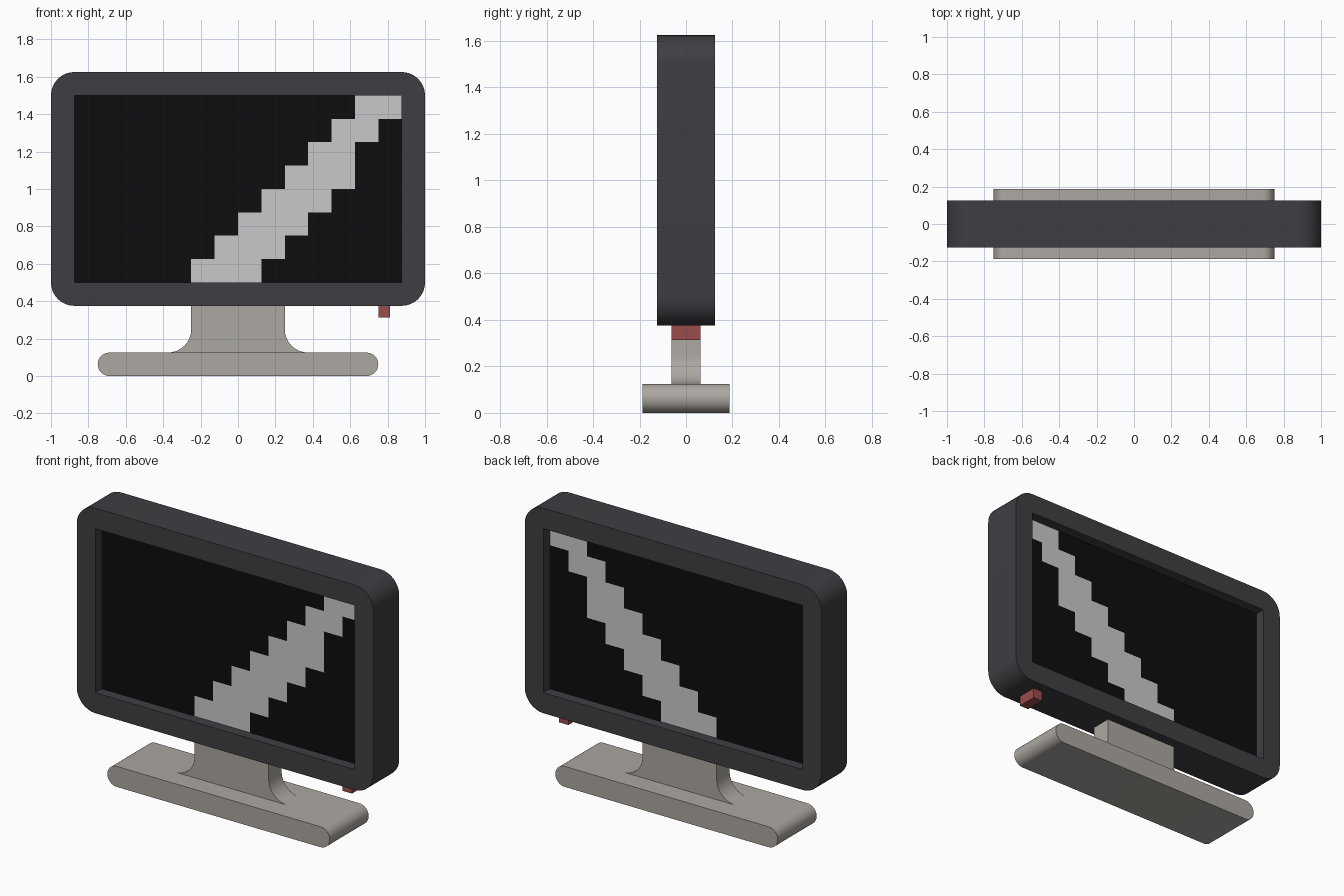
import bpy, bmesh
from math import pi, cos, sin, radians
from mathutils import Matrix, Vector

cube = bpy.data.objects.get("Cube")
if cube:
    bpy.data.objects.remove(cube, do_unlink=True)

U = 0.125  # design module


def material(name, rgb):
    m = bpy.data.materials.new(name)
    m.use_nodes = True
    m.diffuse_color = (*rgb, 1)
    bsdf = next(n for n in m.node_tree.nodes if n.type == 'BSDF_PRINCIPLED')
    bsdf.inputs["Base Color"].default_value = (*rgb, 1)
    bsdf.inputs["Roughness"].default_value = 0.8
    return m


charcoal = material("charcoal", (0.049, 0.047, 0.055))
black = material("screen black", (0.004, 0.004, 0.004))
grey = material("glare grey", (0.584, 0.584, 0.584))
stone = material("stand stone", (0.413, 0.387, 0.356))
red = material("button red", (0.328, 0.072, 0.072))


def arc(cx, cz, r, start, end, steps=8):
    angles = [radians(start + (end - start) * i / steps) for i in range(steps + 1)]
    return [(cx + r * cos(a), cz + r * sin(a)) for a in angles]


def rounded_rect(x, z0, z1, r):
    pts = []
    for sx, cz, a in ((1, z1 - r, 0), (-1, z1 - r, 90), (-1, z0 + r, 180), (1, z0 + r, 270)):
        pts += arc(sx * (x - r), cz, r, a, a + 90)
    return pts


def rect(x, z0, z1):
    return [(-x, z0), (x, z0), (x, z1), (-x, z1)]


def prism(name, outlines, half_depth, mat):
    """Extrude x-z outlines along y; a second outline makes a hole."""
    curve = bpy.data.curves.new(name, 'CURVE')
    curve.dimensions, curve.fill_mode, curve.extrude = '2D', 'BOTH', half_depth
    for pts in outlines:
        pts = [p for i, p in enumerate(pts) if (Vector(p) - Vector(pts[i - 1])).length > 1e-4]
        spline = curve.splines.new('POLY')
        spline.points.add(len(pts) - 1)
        for point, (x, z) in zip(spline.points, pts):
            point.co = (x, z, 0, 1)
        spline.use_cyclic_u = True
    ob = bpy.data.objects.new(name, curve)
    bpy.context.collection.objects.link(ob)
    bpy.ops.object.select_all(action='DESELECT')
    ob.select_set(True)
    bpy.context.view_layer.objects.active = ob
    bpy.ops.object.convert(target='MESH')
    ob = bpy.context.object
    ob.data.transform(Matrix.Rotation(pi / 2, 4, 'X'))
    bm = bmesh.new()
    bm.from_mesh(ob.data)
    bmesh.ops.remove_doubles(bm, verts=bm.verts, dist=1e-4)
    bmesh.ops.recalc_face_normals(bm, faces=bm.faces)
    bm.to_mesh(ob.data)
    bm.free()
    ob.data.materials.clear()
    ob.data.materials.append(mat)
    bpy.ops.object.shade_smooth_by_angle(angle=radians(35))
    return ob


# Casing with an opening through both sides
prism("casing", [rounded_rect(8 * U, 3 * U, 13 * U, U), rect(7 * U, 4 * U, 12 * U)], U, charcoal)

# Stand: round-ended foot and a neck flaring into it
prism("foot", [rounded_rect(6 * U, 0, U, U / 2)], 1.5 * U, stone)
flare = arc(3 * U, 2 * U, U, 270, 180)
neck = flare + [(2 * U, 3 * U), (-2 * U, 3 * U)] + [(-x, z) for x, z in reversed(flare)]
prism("neck", [neck], U / 2, stone)

# Button under the casing
button = [(x + 6.25 * U, z) for x, z in rect(U / 4, 2.5 * U, 3 * U)]
prism("button", [button], U / 2, red)

# Screens: a grid of square cells with a stepped diagonal glare
stripe = [(5, 8), (6, 9), (7, 10), (8, 11), (9, 12), (10, 12), (11, 13), (12, 14)]
for name, side in (("front_screen", -1), ("back_screen", 1)):
    bm = bmesh.new()
    bmesh.ops.create_grid(bm, x_segments=14, y_segments=8, size=1)
    for v in bm.verts:
        v.co = (v.co.x * 7 * U, side * U / 2, 8 * U + v.co.y * 4 * U)
    for f in bm.faces:
        c = f.calc_center_median()
        first, last = stripe[int((c.z - 4 * U) / U)]
        f.material_index = int(first <= (c.x + 7 * U) / U <= last)
        f.normal_update()
        if f.normal.y * side < 0:
            f.normal_flip()
    mesh = bpy.data.meshes.new(name)
    bm.to_mesh(mesh)
    bm.free()
    mesh.materials.append(black)
    mesh.materials.append(grey)
    bpy.context.collection.objects.link(bpy.data.objects.new(name, mesh))
